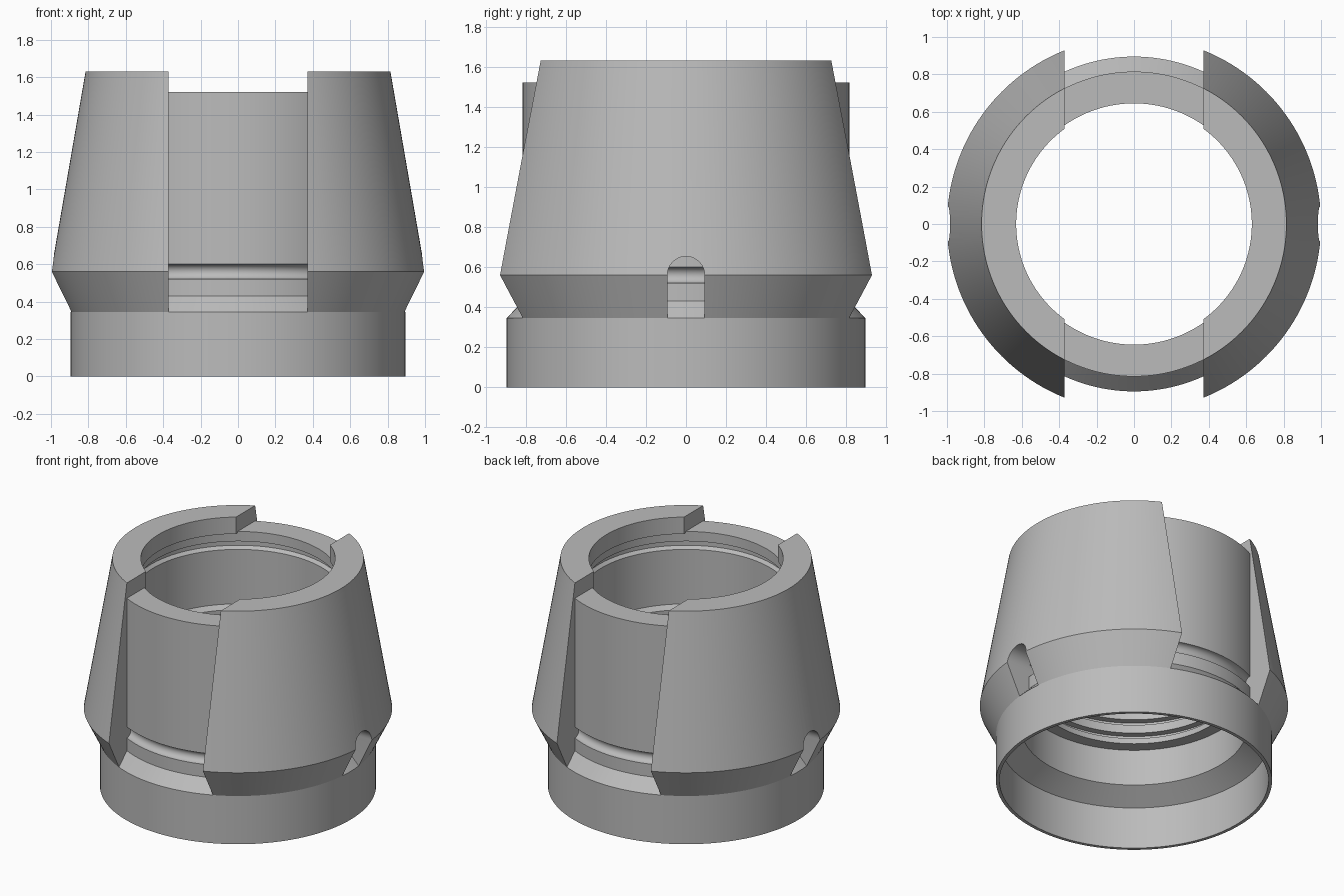
import bpy, bmesh, math

cube = bpy.data.objects.get("Cube")
if cube:
    bpy.data.objects.remove(cube, do_unlink=True)

SEGMENTS = 160

grey = bpy.data.materials.new("plain grey")
grey.use_nodes = True
colour = (0.5, 0.5, 0.5, 1)
grey.diffuse_color = colour
grey.node_tree.nodes["Principled BSDF"].inputs["Base Color"].default_value = colour


def add_object(name, bm):
    bmesh.ops.recalc_face_normals(bm, faces=bm.faces)
    mesh = bpy.data.meshes.new(name)
    bm.to_mesh(mesh)
    bm.free()
    mesh.materials.append(grey)
    obj = bpy.data.objects.new(name, mesh)
    bpy.context.collection.objects.link(obj)
    return obj


def revolve(name, profile):
    """Turn a closed (radius, height) profile round the z axis."""
    bm = bmesh.new()
    rings = []
    for i in range(SEGMENTS):
        a = math.tau * i / SEGMENTS
        rings.append([bm.verts.new((r * math.cos(a), r * math.sin(a), z)) for r, z in profile])
    n = len(profile)
    for i, ring in enumerate(rings):
        after = rings[(i + 1) % SEGMENTS]
        for j in range(n):
            k = (j + 1) % n
            bm.faces.new((ring[j], after[j], after[k], ring[k]))
    return add_object(name, bm)


def prism(name, outline, place):
    """Extrude an outline between two ends, mapped into space by place."""
    bm = bmesh.new()
    ends = [[bm.verts.new(place(u, v, s)) for u, v in outline] for s in (-1.3, 1.3)]
    for end in ends:
        bm.faces.new(end)
    n = len(outline)
    for j in range(n):
        k = (j + 1) % n
        bm.faces.new((ends[0][j], ends[0][k], ends[1][k], ends[1][j]))
    cutter = add_object(name, bm)
    cutter.hide_render = True
    return cutter


def select(obj):
    bpy.ops.object.select_all(action='DESELECT')
    obj.select_set(True)
    bpy.context.view_layer.objects.active = obj


def cut(obj, cutter):
    mod = obj.modifiers.new("cut", 'BOOLEAN')
    mod.operation = 'DIFFERENCE'
    mod.solver = 'EXACT'
    mod.object = cutter
    select(obj)
    bpy.ops.object.modifier_apply(modifier=mod.name)
    bpy.data.objects.remove(cutter, do_unlink=True)


# Inner sleeve: skirt, chamfer, half-round outer groove, stepped bore
groove = [(0.815 - 0.04 * math.sin(math.pi * i / 10), 0.56 - 0.04 * math.cos(math.pi * i / 10))
          for i in range(11)]
outside = [(0.895, 0), (0.895, 0.345), (0.815, 0.43)] + groove + [(0.815, 1.52)]
lip = [(0.645, 1.52), (0.645, 1.45), (0.69, 1.45), (0.69, 1.4), (0.67, 1.38), (0.67, 0.99)]
seals = []
for top in (0.96, 0.86, 0.76):
    seals += [(0.645, top), (0.645, top - 0.03), (0.69, top - 0.03), (0.69, top - 0.07),
              (0.645, top - 0.07)]
skirt = [(0.645, 0.65), (0.73, 0.65), (0.73, 0.39), (0.872, 0.3), (0.872, 0)]
sleeve = revolve("inner_sleeve", outside + lip + seals + skirt)

# Tapered outer collar, split into two side jaws
collar = revolve("tapered_collar", [(0.78, 0.42), (0.895, 0.345), (1, 0.56), (0.815, 1.63),
                                    (0.63, 1.63), (0.63, 1.51), (0.78, 1.51)])
slot = [(-0.372, 0.2), (0.372, 0.2), (0.372, 1.8), (-0.372, 1.8)]
cut(collar, prism("slot_cutter", slot, lambda u, v, s: (u, s, v)))

# Arched window in the middle of each jaw
arch = [(-0.093, 0.2), (0.093, 0.2)]
arch += [(0.093 * math.cos(math.pi * i / 20), 0.56 + 0.093 * math.sin(math.pi * i / 20))
         for i in range(21)]
# The window stays below the overhanging top rim
cut(collar, prism("arch_cutter", arch, lambda u, v, s: (s, u, v)))

for obj in (sleeve, collar):
    select(obj)
    bpy.ops.object.shade_smooth_by_angle(angle=math.radians(25))
